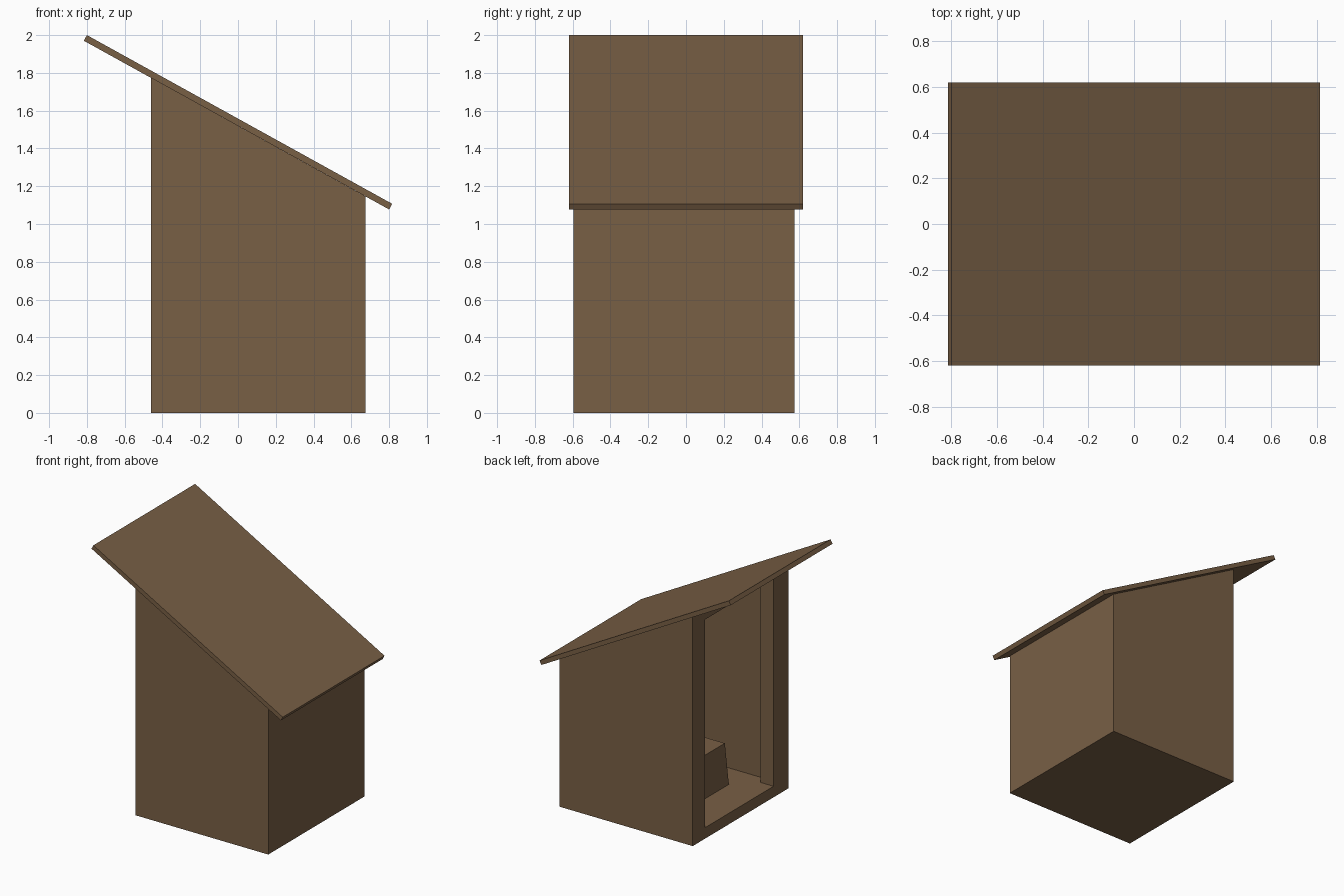
import bpy, bmesh

if "Cube" in bpy.data.objects:
    bpy.data.objects.remove(bpy.data.objects["Cube"])

# Weathered brown timber used throughout
wood = bpy.data.materials.new("brown_wood")
wood.diffuse_color = (0.19, 0.115, 0.06, 1)
wood.use_nodes = True
wood.node_tree.nodes["Principled BSDF"].inputs["Base Color"].default_value = wood.diffuse_color


def prism(name, profile, y0, y1, taper=0.0):
    """Extrude an (x, z) profile along y; taper narrows the upper points in y."""
    bm = bmesh.new()
    low = min(z for _, z in profile)

    def inset(z):
        return taper if z > low + 1e-4 else 0.0

    a = [bm.verts.new((x, y0 + inset(z), z)) for x, z in profile]
    b = [bm.verts.new((x, y1 - inset(z), z)) for x, z in profile]
    bm.faces.new(a)
    bm.faces.new(b[::-1])
    n = len(profile)
    for i in range(n):
        j = (i + 1) % n
        bm.faces.new((a[j], a[i], b[i], b[j]))
    bmesh.ops.recalc_face_normals(bm, faces=bm.faces)
    mesh = bpy.data.meshes.new(name)
    bm.to_mesh(mesh)
    bm.free()
    mesh.materials.append(wood)
    obj = bpy.data.objects.new(name, mesh)
    bpy.context.collection.objects.link(obj)
    return obj


def cut(target, cutter):
    mod = target.modifiers.new(cutter.name, 'BOOLEAN')
    mod.operation = 'DIFFERENCE'
    mod.solver = 'EXACT'
    mod.object = cutter
    cutter.hide_render = True
    cutter.display_type = 'WIRE'


def underside(x):
    """Height of the roof underside at x."""
    return 1.519 - 0.553 * x


LEFT, RIGHT, WALL, FLOOR = -0.46, 0.675, 0.11, 0.085

# Hut body with a slanted top
body = prism("hut_walls", [(LEFT, 0), (RIGHT, 0), (RIGHT, underside(RIGHT)),
                           (LEFT, underside(LEFT))], -0.595, 0.575)

# Hollow interior, open to the roof
x0, x1 = LEFT + WALL, RIGHT - WALL
cut(body, prism("room_cutter", [(x0, FLOOR), (x1, FLOOR), (x1, 2.2), (x0, 2.2)],
                -0.48, 0.46))

# Tall doorway on the left side
cut(body, prism("doorway_cutter", [(LEFT - 0.1, FLOOR), (x0 + 0.05, FLOOR),
                                   (x0 + 0.05, 1.69), (LEFT - 0.1, 1.69)],
                -0.41, 0.425))

# Single-slope roof slab with overhang
prism("roof", [(-0.816, 1.97), (0.8, 1.077), (0.816, 1.107), (-0.8, 2.0)],
      -0.62, 0.62)

# Seat box with slightly tapered sides against the far wall
prism("seat", [(-0.186, FLOOR), (x1, FLOOR), (x1, 0.405), (-0.166, 0.405)],
      -0.256, 0.236, taper=0.02)
